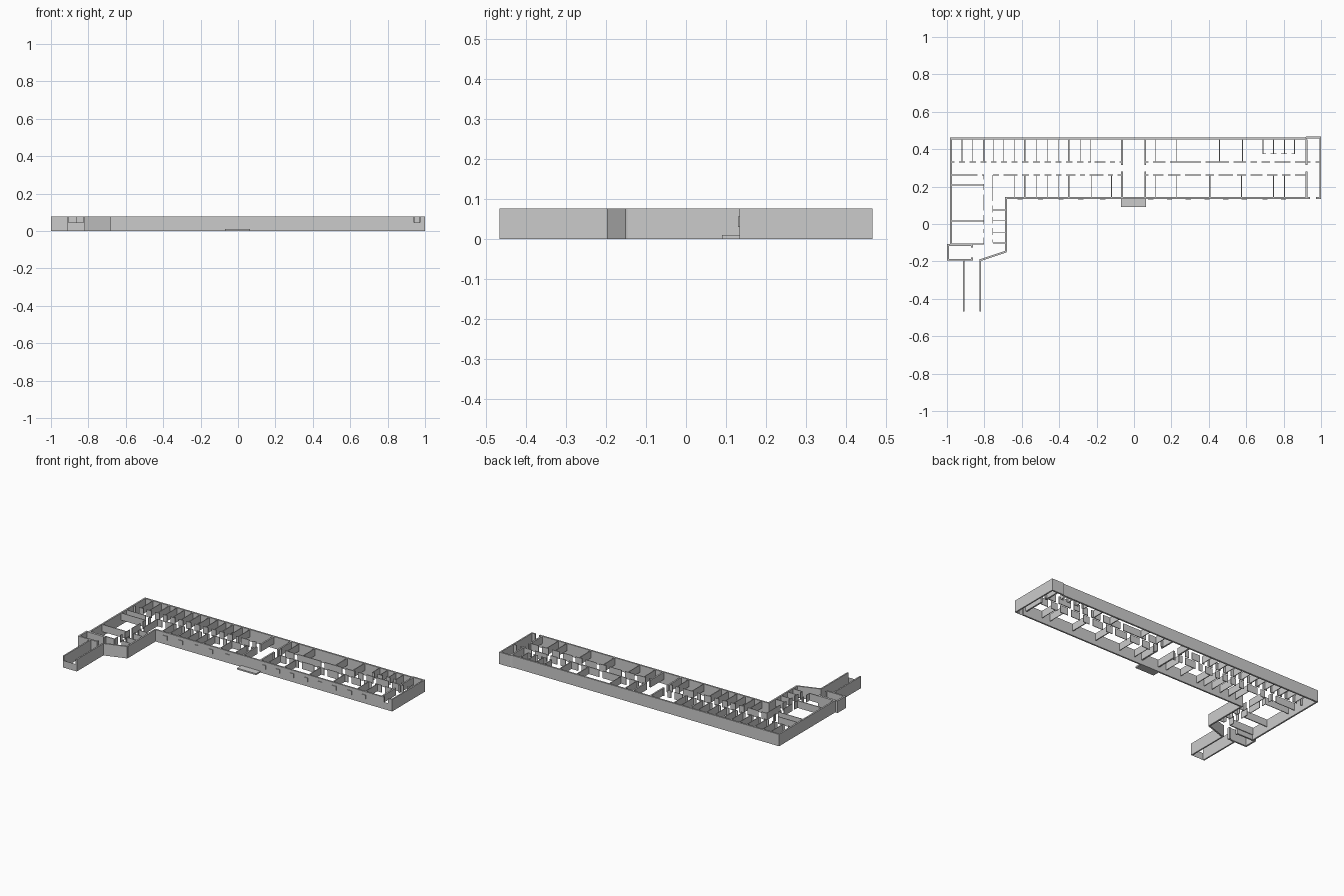
import bpy, bmesh
from mathutils import Vector

if "Cube" in bpy.data.objects:
    bpy.data.objects.remove(bpy.data.objects["Cube"])

H = 0.076       # wall height
SILL = 0.045    # height of low sills
BASE = 0.03     # underside of the inner walls
THIN = 0.004    # partition thickness
THICK = 0.010   # outer wall thickness


def make_object(name, bm):
    bmesh.ops.recalc_face_normals(bm, faces=bm.faces)
    mesh = bpy.data.meshes.new(name)
    bm.to_mesh(mesh)
    bm.free()
    ob = bpy.data.objects.new(name, mesh)
    bpy.context.collection.objects.link(ob)
    return ob


def prism(bm, pts, z0=0.0, z1=H):
    face = bm.faces.new([bm.verts.new((x, y, z0)) for x, y in pts])
    up = bmesh.ops.extrude_face_region(bm, geom=[face])["geom"]
    bmesh.ops.translate(bm, vec=(0, 0, z1 - z0),
                        verts=[g for g in up if isinstance(g, bmesh.types.BMVert)])


def box(bm, x0, x1, y0, y1, z0=0.0, z1=H):
    prism(bm, [(x0, y0), (x1, y0), (x1, y1), (x0, y1)], z0, z1)


def wall(bm, a, b, t=THIN, z0=0.0):
    a, b = Vector(a), Vector(b)
    d = (b - a).normalized()
    n = Vector((-d.y, d.x)) * t / 2
    prism(bm, [a - n, b - n, b + n, a + n], z0, H)


def run(bm, start, end, fixed, doors=(), t=THIN, along_x=True, gap=0.024, z0=BASE):
    """Straight wall broken by door openings."""
    pos = start
    for c in sorted(doors) + [None]:
        stop = end if c is None else c - gap / 2
        if stop > pos + 0.001:
            if along_x:
                wall(bm, (pos, fixed), (stop, fixed), t, z0)
            else:
                wall(bm, (fixed, pos), (fixed, stop), t, z0)
        if c is not None:
            pos = c + gap / 2


# outer shell of the long block and the wing
bm = bmesh.new()
prism(bm, [(-.984, .462), (-.984, -.108), (-.974, -.108), (-.974, .451), (.912, .451),
           (.927, .457), (.991, .457), (.991, .141), (1, .141), (1, .467),
           (.922, .467), (.908, .462)])
run(bm, -.688, .942, .139, t=THICK, z0=0)
run(bm, .972, 1.0, .139, t=THICK, z0=0)
run(bm, -.147, .144, -.684, t=THICK, along_x=False, z0=0)
wall(bm, (-.682, -.147), (-.825, -.194), THICK)
make_object("outer_walls", bm)

# low sills closing the end opening and the passage mouth
bm = bmesh.new()
box(bm, .942, .972, .134, .1345, 0, SILL)
box(bm, -.911, -.822, -.467, -.4665, 0, SILL)
make_object("low_sills", bm)

# wing end stair room and covered passage
bm = bmesh.new()
prism(bm, [(-.862, -.125), (-.862, -.108), (-1, -.108), (-1, -.196), (-.862, -.196),
           (-.862, -.18), (-.872, -.18), (-.872, -.186), (-.989, -.186),
           (-.989, -.118), (-.872, -.118), (-.872, -.125)])
make_object("wing_end_room", bm)
bm = bmesh.new()
for x, top in ((-.911, -.192), (-.822, -.188)):
    run(bm, -.467, top, x, t=.009, along_x=False, z0=0)
make_object("passage_walls", bm)

# stair hall and end room walls, interrupted at the corridor
bm = bmesh.new()
for x in (-.064, .06, .922):
    run(bm, .142, .453, x, [.298], t=.010, along_x=False, gap=.036)
make_object("hall_walls", bm)

# room partitions of both rows
north = [-.92, -.862, -.803, -.75, -.696, -.637, -.584, -.52, -.461, -.402, -.349,
         -.285, -.231, .116, .228, .458, .581]
south = [-.637, -.584, -.52, -.461, -.402, -.349, -.226, -.12,
         .116, .228, .405, .575, .746, .805]
heavy = {-.803, -.584, -.349, .458, .581, .405, .575}
bm = bmesh.new()
for x in north:
    run(bm, .332, .452, x, t=.006 if x in heavy else THIN, along_x=False)
for x in south:
    run(bm, .142, .262, x, t=.006 if x in heavy else THIN, along_x=False)
for x in (.69, .746, .805, .858):
    run(bm, .374, .452, x, along_x=False)
run(bm, .69, .858, .376, [.718, .775, .83])
make_object("room_partitions", bm)

# corridor walls with a door for each room
bm = bmesh.new()
ends = [-.974] + north[:13]
run(bm, -.974, -.231, .332, [(a + b) / 2 for a, b in zip(ends, ends[1:])])
run(bm, -.21, -.066, .332, [-.14, -.09])
run(bm, .06, .228, .332, [.09, .18])
run(bm, .228, .922, .332, [.37, .52, .61, .67, .74, .85], t=.006)
run(bm, .922, .944, .332)
run(bm, .97, .992, .332)
run(bm, -.974, -.803, .262, [-.825])
run(bm, -.755, -.066, .262, [-.71, -.61, -.55, -.49, -.43, -.375, -.3, -.25, -.15, -.1])
run(bm, .06, .922, .262, [.09, .17, .26, .37, .44, .54, .61, .7, .78, .85])
make_object("corridor_walls", bm)

# wing corridor and rooms
bm = bmesh.new()
run(bm, -.105, .262, -.803, [-.06, -.015, .06, .17, .225], along_x=False)
run(bm, -.1, .262, -.755, [-.07, -.01, .05, .11], along_x=False)
for y, t in ((.209, THIN), (.017, .006), (-.106, .006)):
    run(bm, -.976, -.803, y, t=t)
for y in (.075, .017, -.047, -.102):
    run(bm, -.755, -.687, y)
make_object("wing_partitions", bm)

# small window panels along the front
bm = bmesh.new()
for x in (-.61, -.5, -.39, -.285, -.167, .09, .19, .29, .39, .49, .59, .7, .8):
    box(bm, x - .014, x + .014, .130, .138, .03, .056)
make_object("front_window_panels", bm)

# entrance slab
bm = bmesh.new()
box(bm, -.07, .065, .09, .136, 0, .009)
make_object("entrance_slab", bm)
